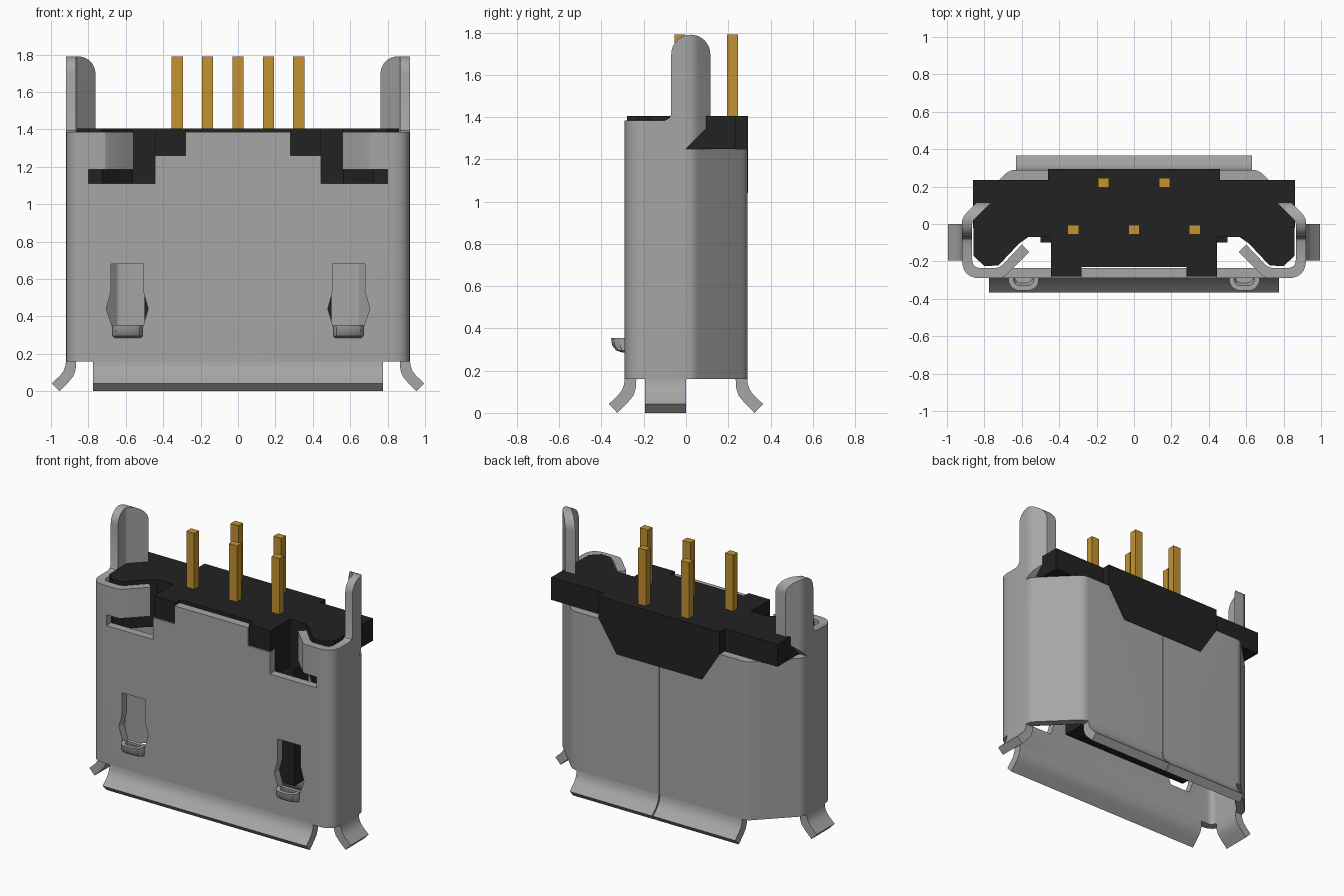
import bpy, bmesh, math
from mathutils import Vector

cube = bpy.data.objects.get("Cube")
if cube:
    bpy.data.objects.remove(cube, do_unlink=True)


def material(name, rgb):
    m = bpy.data.materials.new(name)
    m.use_nodes = True
    m.diffuse_color = (*rgb, 1)
    m.node_tree.nodes["Principled BSDF"].inputs["Base Color"].default_value = (*rgb, 1)
    return m


STEEL = material("steel grey", (0.38, 0.38, 0.38))
BLACK = material("black plastic", (0.016, 0.016, 0.016))
GOLD = material("gold contact", (0.55, 0.29, 0.03))


def loft(name, loops, mat=None, mirror=False, ring=False):
    """Skin a list of equal 3D loops; ring joins last to first, otherwise both ends are capped."""
    bm = bmesh.new()
    for s in ((1, -1) if mirror else (1,)):
        rows = [[bm.verts.new((x * s, y, z)) for x, y, z in loop] for loop in loops]
        pairs = list(zip(rows, rows[1:]))
        if ring:
            pairs.append((rows[-1], rows[0]))
        else:
            bm.faces.new(rows[0])
            bm.faces.new(rows[-1])
        for a, b in pairs:
            for i in range(len(a)):
                bm.faces.new((a[i - 1], a[i], b[i], b[i - 1]))
    bmesh.ops.recalc_face_normals(bm, faces=bm.faces)
    mesh = bpy.data.meshes.new(name)
    bm.to_mesh(mesh)
    bm.free()
    ob = bpy.data.objects.new(name, mesh)
    bpy.context.collection.objects.link(ob)
    if mat:
        mesh.materials.append(mat)
    return ob


def prism(name, pts, axis, lo, hi, mat=None, mirror=False):
    """Extrude a 2D outline along one axis."""
    place = {"x": lambda p, d: (d, p[0], p[1]),
             "y": lambda p, d: (p[0], d, p[1]),
             "z": lambda p, d: (p[0], p[1], d)}[axis]
    return loft(name, [[place(p, d) for p in pts] for d in (lo, hi)], mat, mirror)


def box(name, x, y, z, mat, mirror=False):
    pts = [(x[0], y[0]), (x[1], y[0]), (x[1], y[1]), (x[0], y[1])]
    return prism(name, pts, "z", z[0], z[1], mat, mirror)


def both_sides(half):
    return half + [(-p[0], *p[1:]) for p in reversed(half)]


def rounded(corners, steps=6):
    """Round every (x, y, radius) corner of a closed outline."""
    out = []
    n = len(corners)
    for i, (x, y, r) in enumerate(corners):
        c = Vector((x, y))
        a = (Vector(corners[i - 1][:2]) - c).normalized()
        b = (Vector(corners[(i + 1) % n][:2]) - c).normalized()
        t = r / math.tan(a.angle(b) / 2)
        for k in range(steps + 1):
            u = k / steps
            out.append(c + a * t * (1 - u) ** 2 + b * t * u ** 2)
    return out


def cut(target, cutter):
    mod = target.modifiers.new("cut", "BOOLEAN")
    mod.operation, mod.solver, mod.object = "DIFFERENCE", "EXACT", cutter
    bpy.context.view_layer.objects.active = target
    bpy.ops.object.modifier_apply(modifier=mod.name)
    bpy.data.objects.remove(cutter, do_unlink=True)


# Folded metal shell: a ring wall, later trimmed
outer = rounded(both_sides([(0.92, -0.29, 0.1), (0.92, 0.035, 0.08), (0.665, 0.29, 0.08)]))
inner = rounded(both_sides([(0.865, -0.235, 0.045), (0.865, 0.012, 0.03), (0.642, 0.235, 0.03)]))
BASE, TOP, TAB_TOP = 0.16, 1.385, 1.79
shell = loft("shell", [[(*p, z) for p in o] for o, z in
                       ((outer, BASE), (outer, TAB_TOP), (inner, TAB_TOP), (inner, BASE))],
             STEEL, ring=True)

# Top trim leaving a round-ended solder tab on each side
r = 0.0925
arc = [(0.0225 - r * math.cos(math.pi * k / 16), TAB_TOP - r + r * math.sin(math.pi * k / 16))
       for k in range(17)]
trim = ([(-0.5, TOP), (-0.1, TOP), (-0.08, TOP + 0.01), (-0.07, TOP + 0.03)] + arc +
        [(0.115, 1.365), (0, 1.25), (0.5, 1.25), (0.5, 2), (-0.5, 2)])
cut(shell, prism("top_trim", trim, "x", -1.2, 1.2))

# Front notches with a slot under each bent lip
notch = [(0.28, 1.5), (0.28, 1.26), (0.445, 1.26), (0.445, 1.11),
         (0.8, 1.11), (0.8, 1.185), (0.74, 1.185), (0.74, 1.5)]
cut(shell, prism("notch_cutter", notch, "y", -0.4, -0.2, mirror=True))

# Latch windows
window = [(0.505, 0.68), (0.505, 0.53), (0.48, 0.44), (0.51, 0.34),
          (0.67, 0.34), (0.705, 0.44), (0.68, 0.53), (0.68, 0.68)]
cut(shell, prism("window_cutter", window, "y", -0.4, -0.15, mirror=True))

# Rear opening for the plastic, and the fold seam
cut(shell, prism("rear_cutter", both_sides([(0.325, 1.04), (0.46, 1.25), (0.46, 1.3)]),
                 "y", 0.15, 0.4))
cut(shell, box("seam_cutter", (-0.002, 0.002), (0.2, 0.4), (0.1, 1.15), None))

# Bent lips
lip = [(0.74, -0.29), (0.71, -0.29), (0.685, -0.275), (0.56, -0.15),
       (0.6, -0.11), (0.705, -0.22), (0.72, -0.23), (0.74, -0.235)]
prism("bent_lip", lip, "z", 1.185, TOP, STEEL, mirror=True)

# Flared flanges round the mouth: outward offset and height
flare = [(0, BASE), (0.003, 0.135), (0.013, 0.108), (0.03, 0.085), (0.075, 0.042),
         (0.035, 0), (-0.015, 0.05), (-0.04, 0.08), (-0.052, 0.115), (-0.055, BASE)]
prism("front_flange", [(-0.29 - o, z) for o, z in flare], "x", -0.775, 0.775, STEEL)
prism("back_flange", [(0.29 + o, z) for o, z in flare], "x", 0.004, 0.63, STEEL, mirror=True)
prism("side_flange", [(0.92 + o, z) for o, z in flare], "y", -0.195, 0, STEEL, mirror=True)

# Scooped latch hooks below the windows
levels = []
for z, reach, half in ((0.285, 0.015, 0.07), (0.295, 0.045, 0.08), (0.32, 0.065, 0.08),
                       (0.355, 0.07, 0.08), (0.355, 0.045, 0.055), (0.325, 0.03, 0.045)):
    levels.append([(0.59 + half * u, -0.285 - reach * v, z) for u, v in
                   ((-1, 0), (-1, 0.4), (-0.8, 0.8), (-0.45, 1),
                    (0.45, 1), (0.8, 0.8), (1, 0.4), (1, 0))])
loft("latch_hook", levels, STEEL, mirror=True)

# Plastic insert: cap, core inside the shell, rear wedge and tongue
recess = [(0.445, -0.07), (0.565, -0.07), (0.615, -0.105), (0.725, -0.222),
          (0.8, -0.225), (0.858, -0.17)]
cap = [(0.28, -0.23), (0.28, -0.28), (0.445, -0.28)] + recess + [
    (0.862, 0.235), (0.46, 0.235), (0.46, 0.293)]
prism("insert_cap", both_sides(cap), "z", 1.25, 1.405, BLACK)
core = [(0.445, -0.23)] + recess + [(0.858, 0.01), (0.638, 0.23)]
prism("insert_core", both_sides(core), "z", 1.08, 1.25, BLACK)
prism("rear_wedge", both_sides([(0.325, 1.04), (0.46, 1.25)]), "y", 0.1, 0.293, BLACK)
box("tongue", (-0.5, 0.5), (-0.1, 0.05), (0.28, 1.08), BLACK)

# Gold pins and tongue contacts
for i in range(-2, 3):
    x, y = i * 0.1625, (0.22 if i % 2 else -0.03)
    box("pin", (x - 0.03, x + 0.03), (y - 0.025, y + 0.025), (1.3, TAB_TOP), GOLD)
    box("contact", (x - 0.03, x + 0.03), (0.045, 0.07), (0.33, 1.08), GOLD)

# Smooth the bends, keep edges crisp
for ob in bpy.context.collection.objects:
    ob.select_set(ob.type == "MESH")
bpy.context.view_layer.objects.active = shell
bpy.ops.object.shade_smooth_by_angle(angle=math.radians(30))
